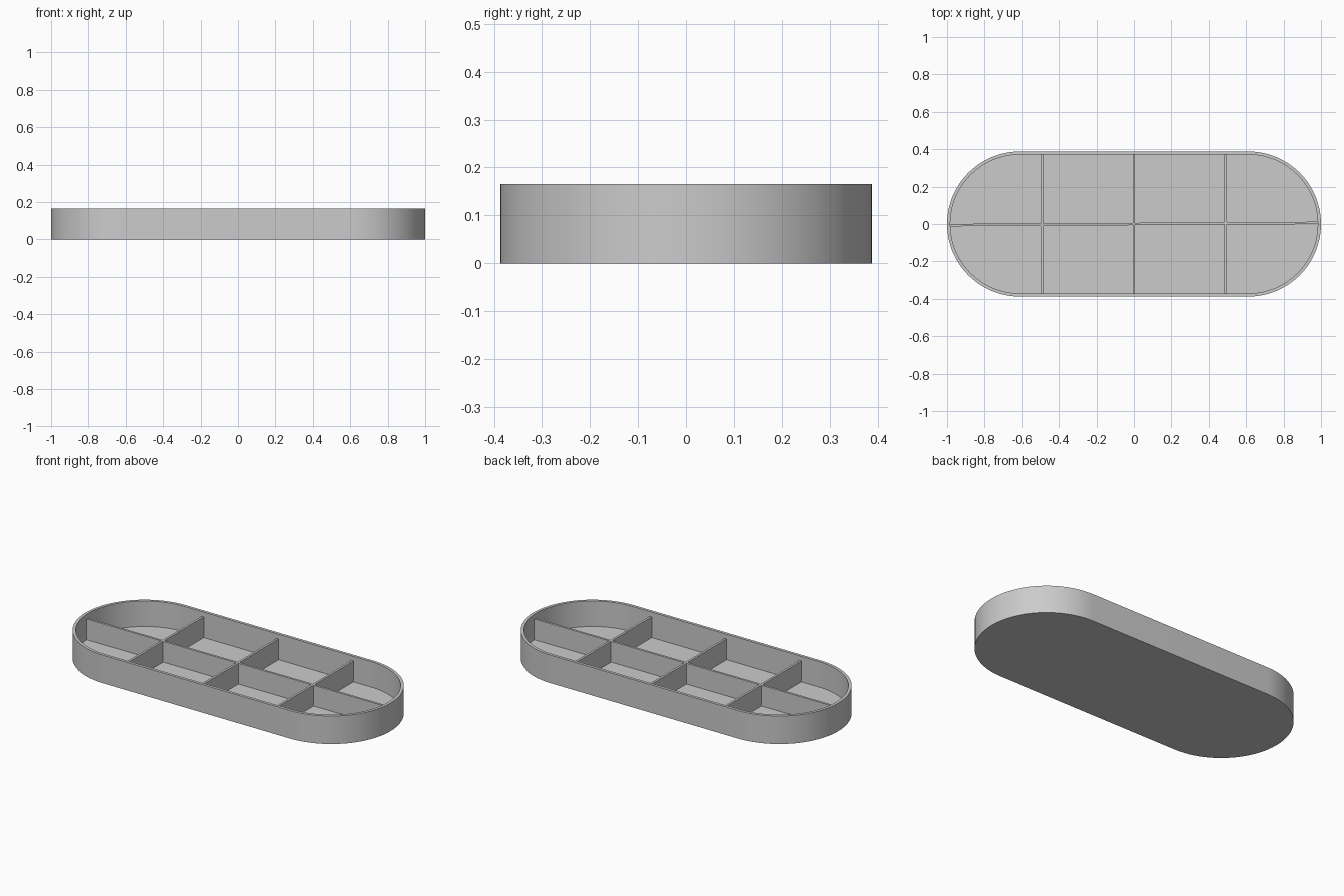
import bpy, bmesh
from math import sin, cos, pi, radians

HEIGHT, RADIUS, WALL, FLOOR = 0.166, 0.388, 0.017, 0.015
CENTRE = 1 - RADIUS          # x of the rounded ends
DIVIDER_TOP, THICK = 0.138, 0.013
SEGMENTS = 40                # per rounded end

if "Cube" in bpy.data.objects:
    bpy.data.objects.remove(bpy.data.objects["Cube"], do_unlink=True)

grey = bpy.data.materials.new("light_grey")
grey.use_nodes = True
grey.diffuse_color = (0.6, 0.6, 0.6, 1)
grey.node_tree.nodes["Principled BSDF"].inputs["Base Color"].default_value = (0.6, 0.6, 0.6, 1)


def add_object(name, bm):
    bmesh.ops.recalc_face_normals(bm, faces=bm.faces)
    mesh = bpy.data.meshes.new(name)
    bm.to_mesh(mesh)
    bm.free()
    mesh.materials.append(grey)
    obj = bpy.data.objects.new(name, mesh)
    bpy.context.collection.objects.link(obj)
    return obj


def stadium_ring(bm, radius, z):
    """Closed outline with two straight sides and two half-round ends."""
    ring = []
    for side, start in ((1, -pi / 2), (-1, pi / 2)):
        for i in range(SEGMENTS + 1):
            a = start + pi * i / SEGMENTS
            ring.append(bm.verts.new((side * CENTRE + radius * cos(a), radius * sin(a), z)))
    return ring


# Tray shell: outer wall, rim, inner wall, floor and underside
bm = bmesh.new()
inner = RADIUS - WALL
rings = [stadium_ring(bm, r, z) for r, z in
         ((RADIUS, 0), (RADIUS, HEIGHT), (inner, HEIGHT), (inner, FLOOR))]
for low, high in zip(rings, rings[1:]):
    for i in range(len(low)):
        j = (i + 1) % len(low)
        bm.faces.new((low[i], low[j], high[j], high[i]))
bm.faces.new(rings[0])
bm.faces.new(rings[-1])
tray = add_object("tray", bm)
bpy.ops.object.select_all(action="DESELECT")
tray.select_set(True)
bpy.context.view_layer.objects.active = tray
bpy.ops.object.shade_smooth_by_angle(angle=radians(30))


def divider(name, x, size_x, size_y, turn=0):
    """Upright panel whose ends and foot are set into the shell."""
    base = FLOOR / 2
    bm = bmesh.new()
    bmesh.ops.create_cube(bm, size=1)
    bmesh.ops.scale(bm, vec=(size_x, size_y, DIVIDER_TOP - base), verts=bm.verts)
    obj = add_object(name, bm)
    obj.location = (x, 0, (DIVIDER_TOP + base) / 2)
    obj.rotation_euler.z = turn


# Compartment dividers, the long one very slightly skewed
divider("long_divider", 0, 2 - WALL, THICK, 0.006)
for name, x in (("right", -0.49), ("middle", 0), ("left", 0.49)):
    divider(name + "_cross_divider", x, THICK, 2 * RADIUS - WALL)
